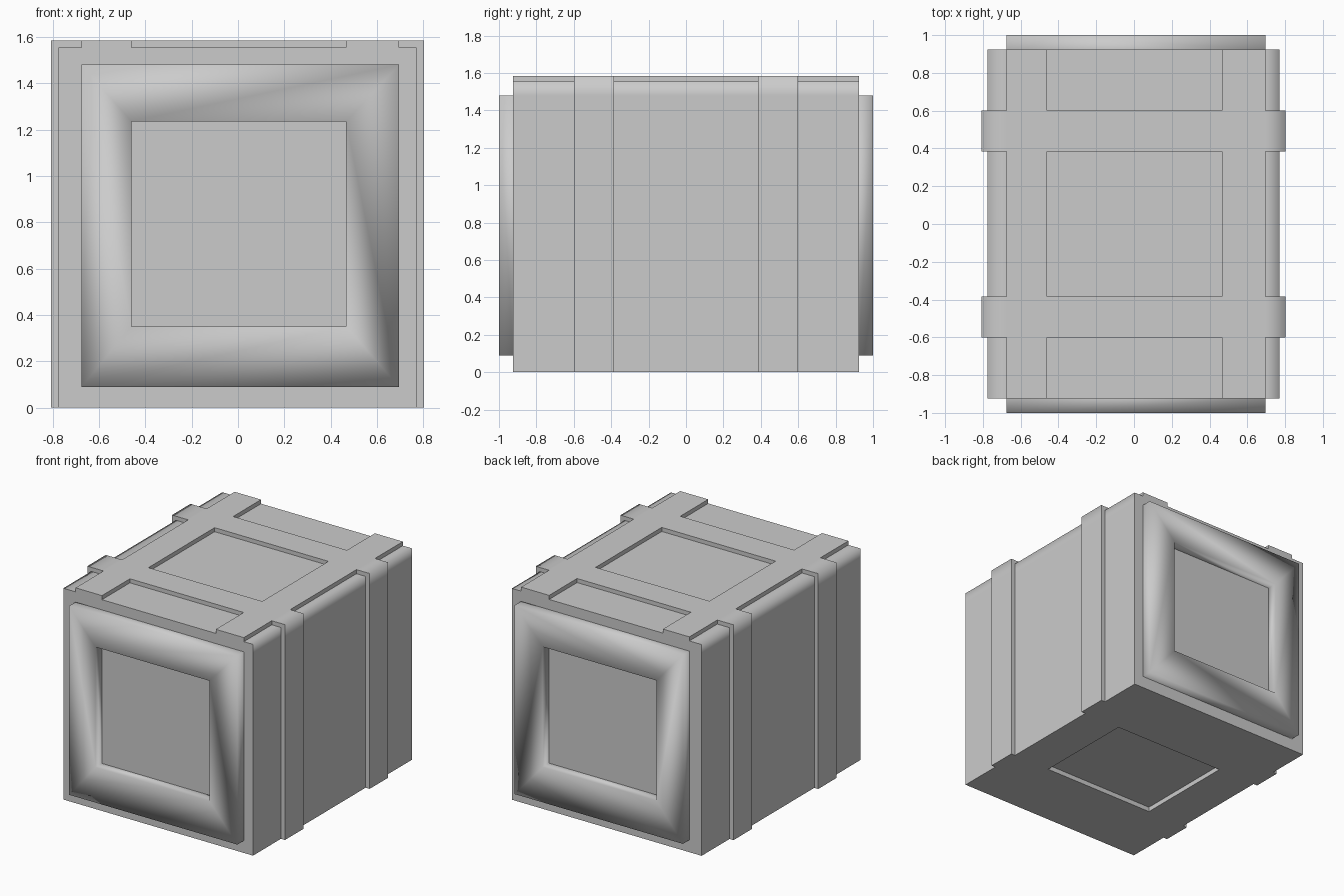
import bpy, bmesh

if "Cube" in bpy.data.objects:
    bpy.data.objects.remove(bpy.data.objects["Cube"])

Z_TOP, Z_BODY = 1.585, 1.555      # top of straps, top of body
Y_END = 0.925                     # half length of body
STRAP_Y = (0.385, 0.60)           # inner and outer edge of each strap
RAILS = ((-0.675, -0.46), (0.467, 0.695))


def finish(bm, name, keep_smooth):
    """Turn a bmesh into an object, edges sharp unless keep_smooth(edge)."""
    bmesh.ops.recalc_face_normals(bm, faces=bm.faces)
    for f in bm.faces:
        f.smooth = True
    for e in bm.edges:
        if e.calc_face_angle(0) > 0.5:
            e.smooth = keep_smooth(e)
    me = bpy.data.meshes.new(name)
    bm.to_mesh(me)
    bm.free()
    ob = bpy.data.objects.new(name, me)
    bpy.context.collection.objects.link(ob)
    return ob


def top_corner(e):
    """Outer long edges along y near the top are shaded soft."""
    a, b = (v.co for v in e.verts)
    return abs(a.y - b.y) > 0.05 and min(a.z, b.z) > 1.5 and abs(a.x) > 0.76


def extrude_profile(points, y0, y1):
    """Extrude a closed xz profile from y0 to y1."""
    bm = bmesh.new()
    face = bm.faces.new([bm.verts.new((x, y0, z)) for x, z in points])
    ext = bmesh.ops.extrude_face_region(bm, geom=[face])["geom"]
    for v in ext:
        if isinstance(v, bmesh.types.BMVert):
            v.co.y = y1
    bmesh.ops.recalc_face_normals(bm, faces=bm.faces)
    return bm


def arch(x0, x1, top):
    """Outer outline with support points that hold the soft corners."""
    return [(x0, 0), (x0, 1.48), (x0, top), (-0.675, top),
            (0.695, top), (x1, top), (x1, 1.48), (x1, 0)]


# Body with a shallow recess in the underside
bm = extrude_profile(arch(-0.775, 0.77, Z_BODY), -Y_END, Y_END)
bottom = next(f for f in bm.faces if f.normal.z < -0.9)
bmesh.ops.inset_individual(bm, faces=[bottom], thickness=0.2)
rim = list(bottom.verts)
for v in rim:
    v.co.x = 0.465 if v.co.x > 0 else -0.46
    v.co.y = 0.385 if v.co.y > 0 else -0.385
for v in {v for g in bmesh.ops.extrude_face_region(bm, geom=[bottom])["geom"]
          if isinstance(g, bmesh.types.BMFace) for v in g.verts}:
    v.co.z = 0.035
if bottom.is_valid:
    bmesh.ops.delete(bm, geom=[bottom], context='FACES_ONLY')
finish(bm, "crate_body", top_corner)

# Straps wrapping over the top and down both sides
for side, label in ((-1, "front"), (1, "back")):
    inner = [(0.77, 0), (0.77, Z_BODY), (-0.775, Z_BODY), (-0.775, 0)]
    bm = extrude_profile(arch(-0.807, 0.803, Z_TOP) + inner,
                         side * STRAP_Y[0], side * STRAP_Y[1])
    finish(bm, label + "_strap", top_corner)

# Rails along the top, filling the gaps between the straps
spans = ((-Y_END, -STRAP_Y[1]), (-STRAP_Y[0], STRAP_Y[0]), (STRAP_Y[1], Y_END))
for x0, x1 in RAILS:
    for y0, y1 in spans:
        bm = extrude_profile([(x0, Z_BODY), (x1, Z_BODY), (x1, Z_TOP), (x0, Z_TOP)],
                             y0, y1)
        finish(bm, "top_rail", lambda e: False)

# Raised picture frames on both ends, fully soft shaded
OUTER = (-0.675, 0.695, 0.09, 1.48)
INNER = (-0.46, 0.467, 0.35, 1.235)
for side, label in ((-1, "front"), (1, "back")):
    bm = bmesh.new()
    loops = []
    for (x0, x1, z0, z1), y in ((OUTER, Y_END), (OUTER, 1.0), (INNER, 1.0), (INNER, Y_END)):
        loops.append([bm.verts.new((x, side * y, z))
                      for x, z in ((x0, z0), (x1, z0), (x1, z1), (x0, z1))])
    for k in range(4):
        a, b = loops[k], loops[(k + 1) % 4]
        for i in range(4):
            j = (i + 1) % 4
            bm.faces.new((a[i], a[j], b[j], b[i]))
    finish(bm, label + "_end_frame", lambda e: any(abs(v.co.y) > 0.99 for v in e.verts))
